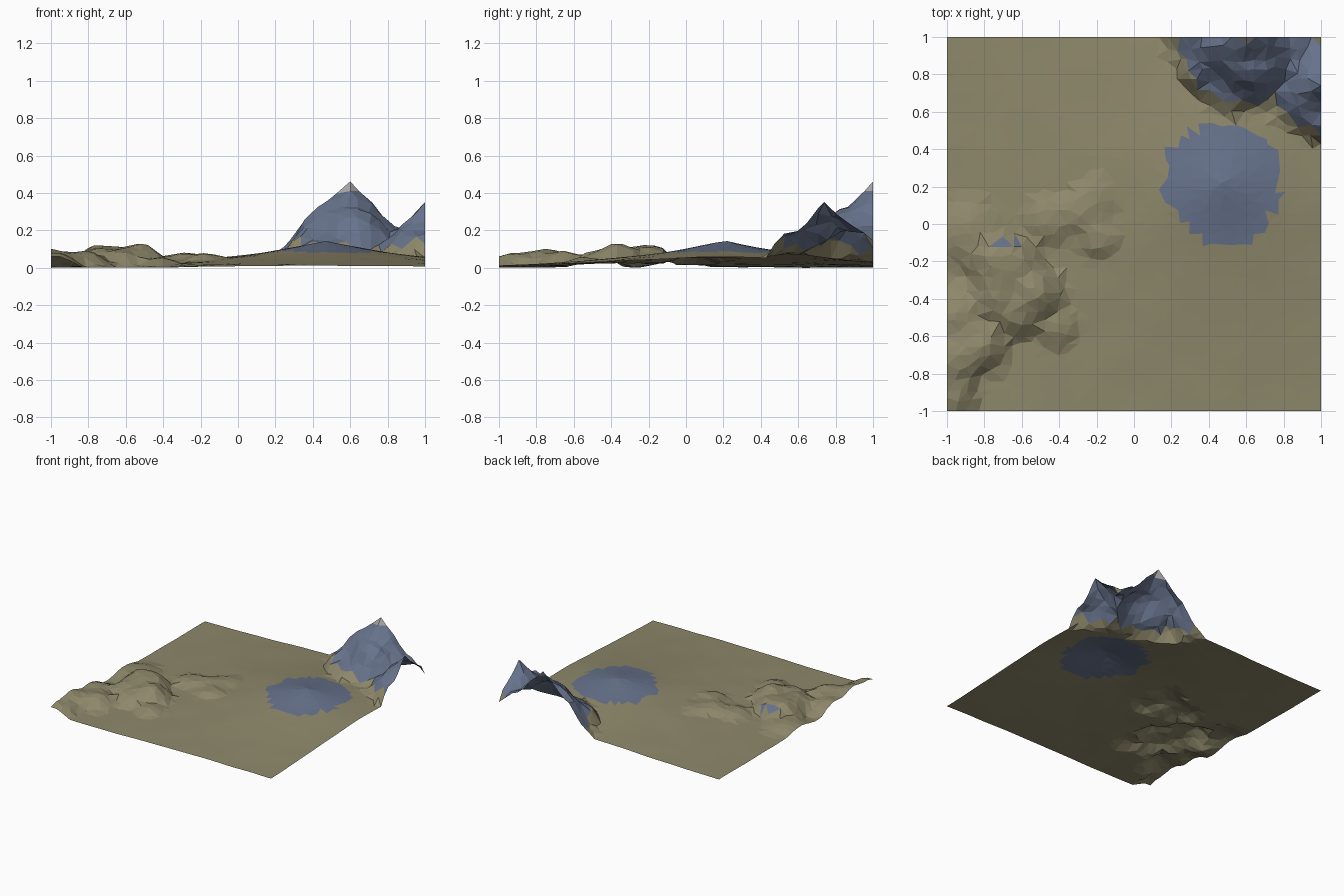
import bpy, bmesh, math, random
from mathutils import Vector, noise

if "Cube" in bpy.data.objects:
    bpy.data.objects.remove(bpy.data.objects["Cube"])

random.seed(4)
N = 34  # grid cells per side

# Low hills: x, y, crest height, radius
HILLS = [(-0.53, -0.37, .135, .17), (-0.73, -0.38, .11, .17), (-0.74, -0.2, .13, .17),
         (-0.63, -0.2, .12, .15), (-1.0, -0.75, .105, .20), (-0.82, -0.65, .095, .16),
         (-0.62, -0.48, .10, .15), (-0.98, -0.93, .085, .15), (-0.95, -0.50, .08, .18),
         (-0.29, 0.06, .085, .14), (-0.19, -0.08, .085, .12), (-0.2, 0.14, .075, .13),
         (-0.42, -0.55, .06, .13), (-0.88, -0.05, .06, .20), (-0.45, 0.02, .07, .15)]
# Mountain peaks: x, y, height
PEAKS = [(0.60, 1.0, .465), (1.0, 0.74, .355)]


def height(x, y):
    # broad dome
    d = math.hypot(x - .47, y - .21)
    z = .16 * math.exp(-d / .68) - .012
    z = max(z, .004) + .004 * noise.noise(Vector((x * 4, y * 4, 2)))
    # rolling hills
    for hx, hy, hz, r in HILLS:
        t = math.hypot(x - hx, y - hy) / r
        if t < 1:
            z = max(z, z + (hz - z) * (1 - t * t) ** 1.1)
    # craggy peaks
    for px, py, pz in PEAKS:
        t = math.hypot(x - px, y - py)
        rough = .07 * noise.noise(Vector((x * 7, y * 7, 5))) * min(1, t * 6)
        z = max(z, pz - .96 * t + rough)
    return max(z, 0)


def material(name, rgb):
    m = bpy.data.materials.new(name)
    m.diffuse_color = (*rgb, 1)
    m.use_nodes = True
    m.node_tree.nodes["Principled BSDF"].inputs["Base Color"].default_value = m.diffuse_color
    return m


# Jittered grid sheet
bm = bmesh.new()
bmesh.ops.create_grid(bm, x_segments=N, y_segments=N, size=1)
step = 2 / N
for v in bm.verts:
    x, y = v.co.x, v.co.y
    near_peak = any(math.hypot(x - p[0], y - p[1]) < step * .75 for p in PEAKS)
    if abs(x) < .999 and not near_peak:
        v.co.x += random.uniform(-.3, .3) * step
    if abs(y) < .999 and not near_peak:
        v.co.y += random.uniform(-.3, .3) * step
# put vertices exactly on the two summits
for px, py, pz in PEAKS:
    v = min(bm.verts, key=lambda q: math.hypot(q.co.x - px, q.co.y - py))
    v.co.x, v.co.y = px, py
for v in bm.verts:
    v.co.z = height(v.co.x, v.co.y)
low = min(v.co.z for v in bm.verts)
for v in bm.verts:
    v.co.z -= low
bmesh.ops.triangulate(bm, faces=bm.faces[:], quad_method='SHORT_EDGE')

# Grass, bare rock and snow faces
for f in bm.faces:
    c = f.calc_center_median()
    f.smooth = False
    d = math.hypot(c.x - .47, c.y - .22)
    rim = .32 + .05 * noise.noise(Vector((c.x * 6, c.y * 6, 0)))
    on_peak = any(p[2] - .96 * math.hypot(c.x - p[0], c.y - p[1]) > .125 for p in PEAKS)
    steep_hill = c.x < -.4 and c.z > .06 and f.normal.z < .72
    if on_peak or (d < rim and c.y > -.1) or steep_hill:
        f.material_index = 1
    if c.z > .42:
        f.material_index = 2

mesh = bpy.data.meshes.new("terrain")
bm.to_mesh(mesh)
bm.free()
for m in (material("grass", (.27, .245, .145)), material("rock", (.135, .17, .26)),
          material("snow", (.4, .4, .4))):
    mesh.materials.append(m)
bpy.context.collection.objects.link(bpy.data.objects.new("terrain", mesh))
